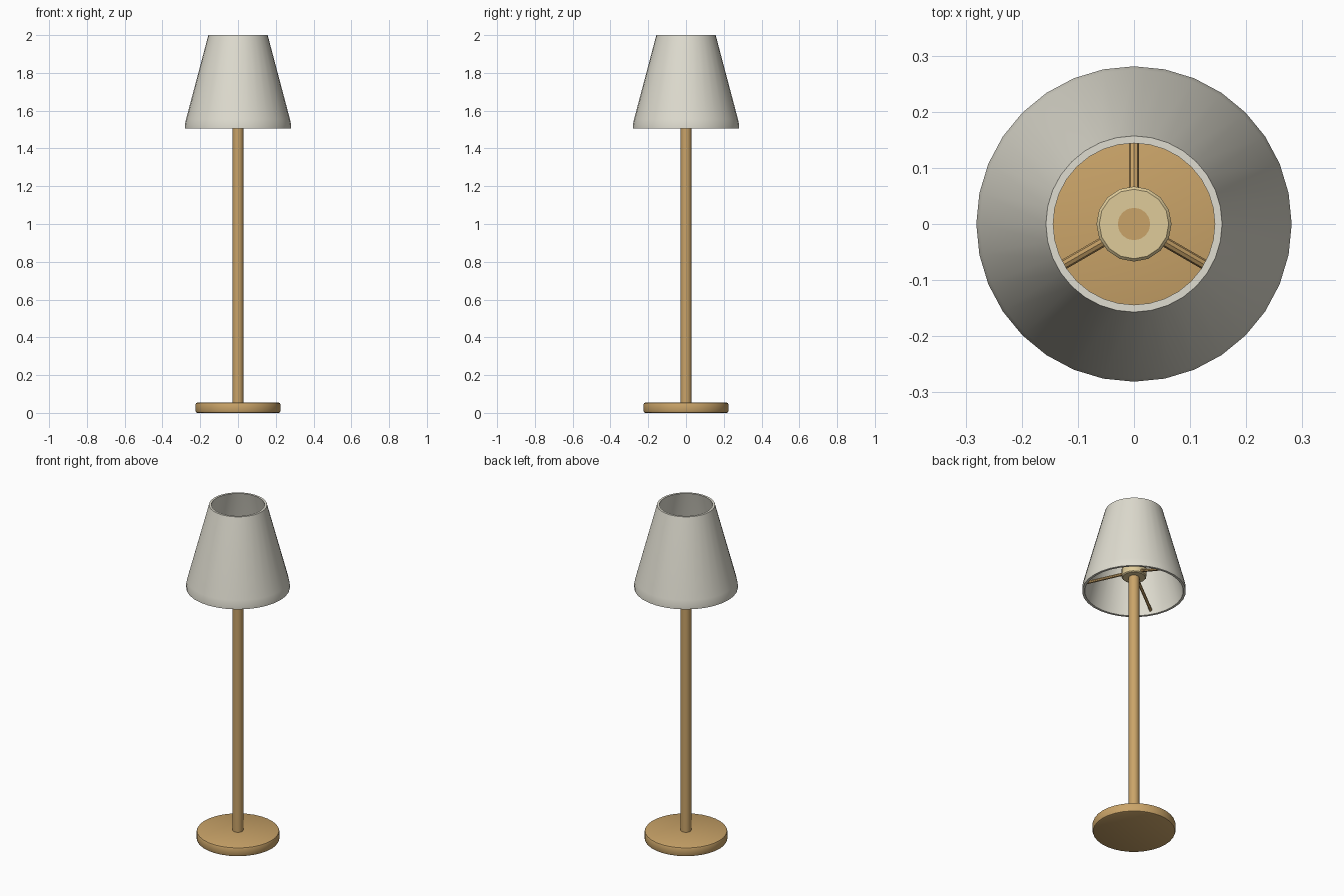
import bpy
from math import sin, cos, pi, radians
from mathutils import Vector

cube = bpy.data.objects.get("Cube")
if cube:
    bpy.data.objects.remove(cube)


def material(name, rgb):
    m = bpy.data.materials.new(name)
    m.use_nodes = True
    m.diffuse_color = (*rgb, 1)
    m.node_tree.nodes["Principled BSDF"].inputs["Base Color"].default_value = (*rgb, 1)
    return m


wood = material("warm_wood", (0.59, 0.37, 0.14))
pale = material("pale_brass", (0.74, 0.60, 0.32))
fabric = material("cream_fabric", (0.74, 0.72, 0.63))


def smooth(ob, mat):
    ob.data.materials.append(mat)
    bpy.ops.object.select_all(action="DESELECT")
    ob.select_set(True)
    bpy.context.view_layer.objects.active = ob
    bpy.ops.object.shade_smooth_by_angle(angle=radians(35))
    return ob


def lathe(name, profile, sides, mat, closed=False):
    """Spin an (r, z) profile, listed upward on the outside, around z."""
    verts = [(r * cos(2 * pi * i / sides), r * sin(2 * pi * i / sides), z)
             for r, z in profile for i in range(sides)]
    n = len(profile)
    faces = []
    for k in range(n if closed else n - 1):
        a, b = k * sides, (k + 1) % n * sides
        for i in range(sides):
            j = (i + 1) % sides
            faces.append((a + i, a + j, b + j, b + i))
    if not closed:
        faces.append(tuple(reversed(range(sides))))
        faces.append(tuple(range((n - 1) * sides, n * sides)))
    me = bpy.data.meshes.new(name)
    me.from_pydata(verts, [], faces)
    ob = bpy.data.objects.new(name, me)
    bpy.context.collection.objects.link(ob)
    return smooth(ob, mat)


def rod(name, start, end, radius, mat):
    start, end = Vector(start), Vector(end)
    axis = end - start
    bpy.ops.mesh.primitive_cylinder_add(vertices=8, radius=radius, depth=axis.length,
                                        location=(start + end) / 2)
    ob = bpy.context.object
    ob.name = name
    ob.rotation_euler = axis.to_track_quat("Z", "Y").to_euler()
    return smooth(ob, mat)


# Round foot with softened edges
lathe("base", [(0.215, 0), (0.222, 0.003), (0.225, 0.01), (0.225, 0.045),
               (0.222, 0.052), (0.215, 0.055)], 32, wood)

# Upright pole, ending flush with the top of the collar
lathe("pole", [(0.029, 0.05), (0.029, 1.652)], 16, wood)

# Collar that holds the shade arms
lathe("collar", [(0.029, 1.59), (0.062, 1.59), (0.067, 1.595), (0.067, 1.645),
                 (0.062, 1.65), (0.029, 1.65)], 16, pale, closed=True)

# Three arms sloping down to the inside of the shade
for i in range(3):
    a = radians(90 + 120 * i)
    rod(f"shade_arm_{i + 1}", (0.05 * cos(a), 0.05 * sin(a), 1.61),
        (0.267 * cos(a), 0.267 * sin(a), 1.53), 0.009, wood)

# Hollow tapered shade, open at both ends
lathe("shade", [(0.267, 1.505), (0.281, 1.505), (0.281, 1.525), (0.275, 1.555),
                (0.157, 2.0), (0.144, 2.0), (0.262, 1.545)], 32, fabric, closed=True)
